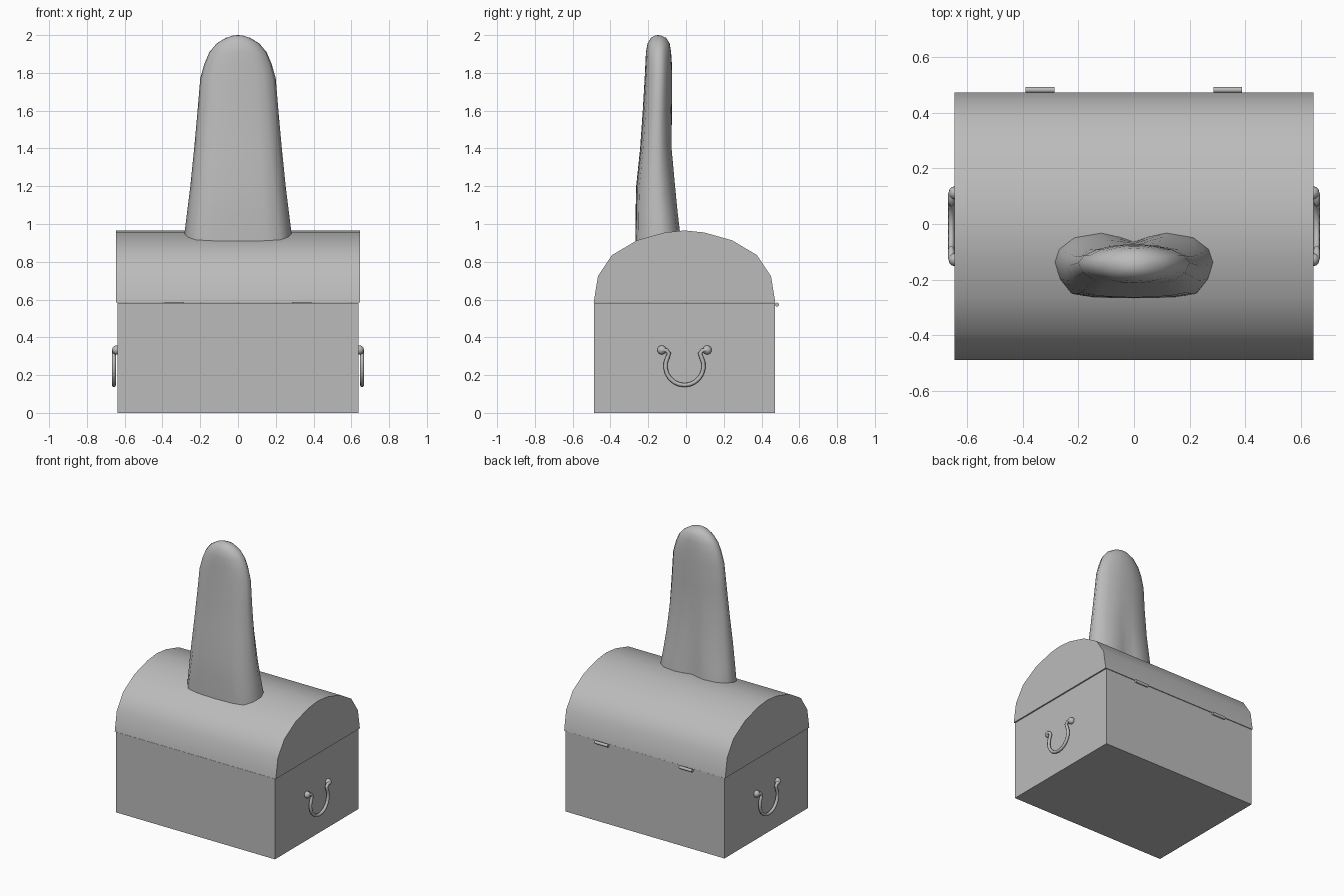
import bpy, bmesh, math
from mathutils import Vector

if "Cube" in bpy.data.objects:
    bpy.data.objects.remove(bpy.data.objects["Cube"])

grey = bpy.data.materials.new("plain grey")
grey.diffuse_color = (0.5, 0.5, 0.5, 1)
grey.use_nodes = True
grey.node_tree.nodes["Principled BSDF"].inputs["Base Color"].default_value = grey.diffuse_color


def finish(name, bm, angle=None):
    bmesh.ops.recalc_face_normals(bm, faces=bm.faces[:])
    me = bpy.data.meshes.new(name)
    bm.to_mesh(me)
    bm.free()
    me.materials.append(grey)
    ob = bpy.data.objects.new(name, me)
    bpy.context.collection.objects.link(ob)
    if angle:
        bpy.ops.object.select_all(action='DESELECT')
        ob.select_set(True)
        bpy.context.view_layer.objects.active = ob
        bpy.ops.object.shade_smooth_by_angle(angle=math.radians(angle))
    return ob


def loft(bm, rings):
    """Skin a list of equal closed rings, cap both ends, return the last cap."""
    vs = [[bm.verts.new(p) for p in r] for r in rings]
    n = len(vs[0])
    for a, b in zip(vs, vs[1:]):
        for i in range(n):
            j = (i + 1) % n
            bm.faces.new((a[i], a[j], b[j], b[i]))
    bm.faces.new(vs[0][::-1])
    return bm.faces.new(vs[-1])


# chest body
YC = -0.008
bm = bmesh.new()
loft(bm, [[(x, y, z) for x, y in ((-0.637, -0.487), (0.637, -0.487),
                                  (0.637, 0.47), (-0.637, 0.47))]
          for z in (0, 0.582)])
finish("chest_body", bm)

# domed lid, half profile mirrored front to back
half = [(0.481, 0.584), (0.458, 0.724), (0.384, 0.835), (0.253, 0.913), (0.105, 0.955)]
arc = [(-y, z) for y, z in half] + [(0, 0.966)] + half[::-1]
bm = bmesh.new()
loft(bm, [[(x, y + YC, z) for y, z in arc] for x in (-0.645, 0.645)])
finish("chest_lid", bm, 40)

# tongue: sections blend from a grooved base outline to an oval tip
right = [(0.0, -1.0), (0.25, -0.99), (0.52, -0.97), (0.78, -0.87), (0.93, -0.42),
         (1.0, 0.1), (0.95, 0.5), (0.76, 0.86), (0.42, 1.0), (0.2, 0.88), (0.0, 0.72)]
outline = right + [(-x, y) for x, y in right[-2:0:-1]]
# height, half width, front y, back y, roundness
levels = [(0.80, 0.291, -0.267, -0.022, 0), (0.94, 0.285, -0.267, -0.030, 0),
          (1.06, 0.270, -0.267, -0.042, 0.15), (1.20, 0.253, -0.264, -0.054, 0.3),
          (1.40, 0.233, -0.243, -0.072, 0.45), (1.60, 0.215, -0.229, -0.074, 0.6),
          (1.77, 0.201, -0.219, -0.073, 0.75), (1.85, 0.178, -0.215, -0.075, 0.9),
          (1.91, 0.152, -0.212, -0.079, 1), (1.955, 0.114, -0.204, -0.086, 1),
          (1.985, 0.066, -0.186, -0.105, 1), (1.997, 0.028, -0.167, -0.130, 1)]
rings = []
for z, w, yf, yb, t in levels:
    ring = []
    for x, y in outline:
        p = Vector((x, y))
        # the back groove fades out faster than the rest of the outline rounds
        k = min(1, 1.6 * t) if y > 0 else t
        p = p.lerp(p.normalized(), k)
        ring.append((p.x * w, (yf + yb) / 2 + p.y * (yb - yf) / 2, z))
    rings.append(ring)
bm = bmesh.new()
cap = loft(bm, rings)
for v in bmesh.ops.poke(bm, faces=[cap])["verts"]:
    v.co.z = 2.0
finish("tongue", bm, 80)

# horseshoe handles with round mounting knobs on both ends of the chest
path = [(-0.118, 0.333), (-0.095, 0.331), (-0.082, 0.315), (-0.090, 0.293)]
for i in range(13):
    a = math.radians(170 + 200 * i / 12)
    path.append((0.101 * math.cos(a), 0.248 + 0.101 * math.sin(a)))
path += [(-y, z) for y, z in path[3::-1]]
for side, label in ((-1, "left"), (1, "right")):
    bm = bmesh.new()
    rings = []
    for i, (y, z) in enumerate(path):
        a, b = path[max(i - 1, 0)], path[min(i + 1, len(path) - 1)]
        d = Vector((b[0] - a[0], b[1] - a[1])).normalized()
        ring = []
        for k in range(8):
            c, s = (0.011 * f(k * math.tau / 8) for f in (math.cos, math.sin))
            ring.append((side * (0.657 + c), YC + y - d.y * s, z + d.x * s))
        rings.append(ring)
    loft(bm, rings)
    finish("handle_" + label, bm, 50)
    for end, where in ((-1, "front"), (1, "back")):
        bm = bmesh.new()
        bmesh.ops.create_uvsphere(bm, u_segments=12, v_segments=8, radius=0.024)
        for v in bm.verts:
            v.co += Vector((side * 0.643, YC + end * 0.12, 0.333))
        finish("knob_%s_%s" % (label, where), bm, 50)

# hinge barrels on the back seam
for x, label in ((-0.338, "left"), (0.337, "right")):
    bm = bmesh.new()
    loft(bm, [[(x + e, 0.482 + 0.011 * math.cos(k * math.tau / 8),
                0.573 + 0.011 * math.sin(k * math.tau / 8)) for k in range(8)]
              for e in (-0.052, 0.052)])
    finish("hinge_" + label, bm, 50)
